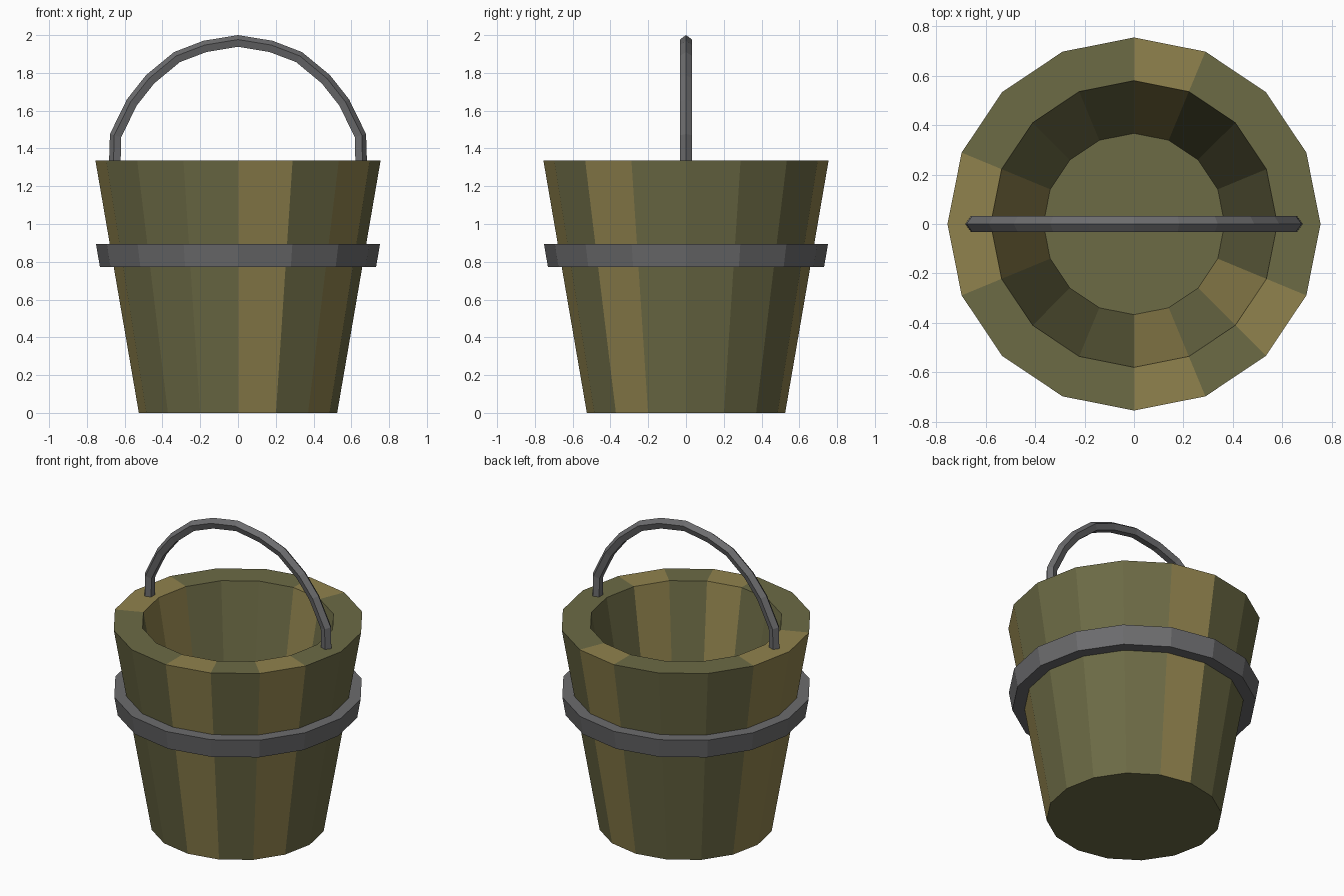
import bpy, bmesh
from math import cos, sin, pi
from mathutils import Vector

if "Cube" in bpy.data.objects:
    bpy.data.objects.remove(bpy.data.objects["Cube"])

SIDES = 16
LIGHT_STAVES = {3, 7, 8, 12, 14}


def material(name, rgb):
    m = bpy.data.materials.new(name)
    m.diffuse_color = (*rgb, 1)
    m.use_nodes = True
    m.node_tree.nodes["Principled BSDF"].inputs["Base Color"].default_value = m.diffuse_color
    return m


olive = material("olive_wood", (0.15, 0.145, 0.06))
tan = material("tan_wood", (0.28, 0.225, 0.075))
iron = material("iron", (0.15, 0.15, 0.155))


def finish(name, bm, mats):
    bmesh.ops.recalc_face_normals(bm, faces=bm.faces)
    me = bpy.data.meshes.new(name)
    bm.to_mesh(me)
    bm.free()
    for m in mats:
        me.materials.append(m)
    ob = bpy.data.objects.new(name, me)
    bpy.context.collection.objects.link(ob)
    return ob


def rings(bm, profile):
    return [[bm.verts.new((r * cos(2 * pi * i / SIDES), r * sin(2 * pi * i / SIDES), z))
             for i in range(SIDES)] for r, z in profile]


def bridge(bm, a, b, light=()):
    n = len(a)
    for i in range(n):
        j = (i + 1) % n
        f = bm.faces.new((a[i], a[j], b[j], b[i]))
        f.material_index = int(i in light)


# Bucket: outer wall, rim, inner wall, floor and underside
bm = bmesh.new()
loops = rings(bm, [(0.525, 0), (0.755, 1.337), (0.58, 1.337), (0.367, 0.10)])
for a, b in zip(loops, loops[1:]):
    bridge(bm, a, b, LIGHT_STAVES)
bm.faces.new(loops[0])
bm.faces.new(loops[-1])
finish("bucket", bm, [olive, tan])

# Metal hoop around the staves
bm = bmesh.new()
loops = rings(bm, [(0.65, 0.772), (0.731, 0.772), (0.752, 0.895), (0.672, 0.895)])
for k in range(4):
    bridge(bm, loops[k], loops[(k + 1) % 4])
finish("hoop", bm, [iron])

# Handle: pentagonal bar swept along a mirrored arch (outer edge points)
half = [(0.683, 1.32), (0.678, 1.476), (0.588, 1.66), (0.487, 1.788),
        (0.339, 1.91), (0.183, 1.97)]
path = [Vector((x, 0, z)) for x, z in half] + [Vector((0, 0, 2.0))]
path += [Vector((-x, 0, z)) for x, z in reversed(half)]
R = 0.034
bm = bmesh.new()
sections = []
for i, p in enumerate(path):
    d1 = (path[min(i + 1, len(path) - 1)] - path[max(i - 1, 0)]).normalized()
    out = Vector((d1.z, 0, -d1.x))
    sections.append([bm.verts.new(p + out * R * (cos(2 * pi * k / 5) - 1)
                                  + Vector((0, R * sin(2 * pi * k / 5), 0)))
                     for k in range(5)])
for a, b in zip(sections, sections[1:]):
    bridge(bm, a, b)
bm.faces.new(sections[0])
bm.faces.new(sections[-1])
finish("handle", bm, [iron])
